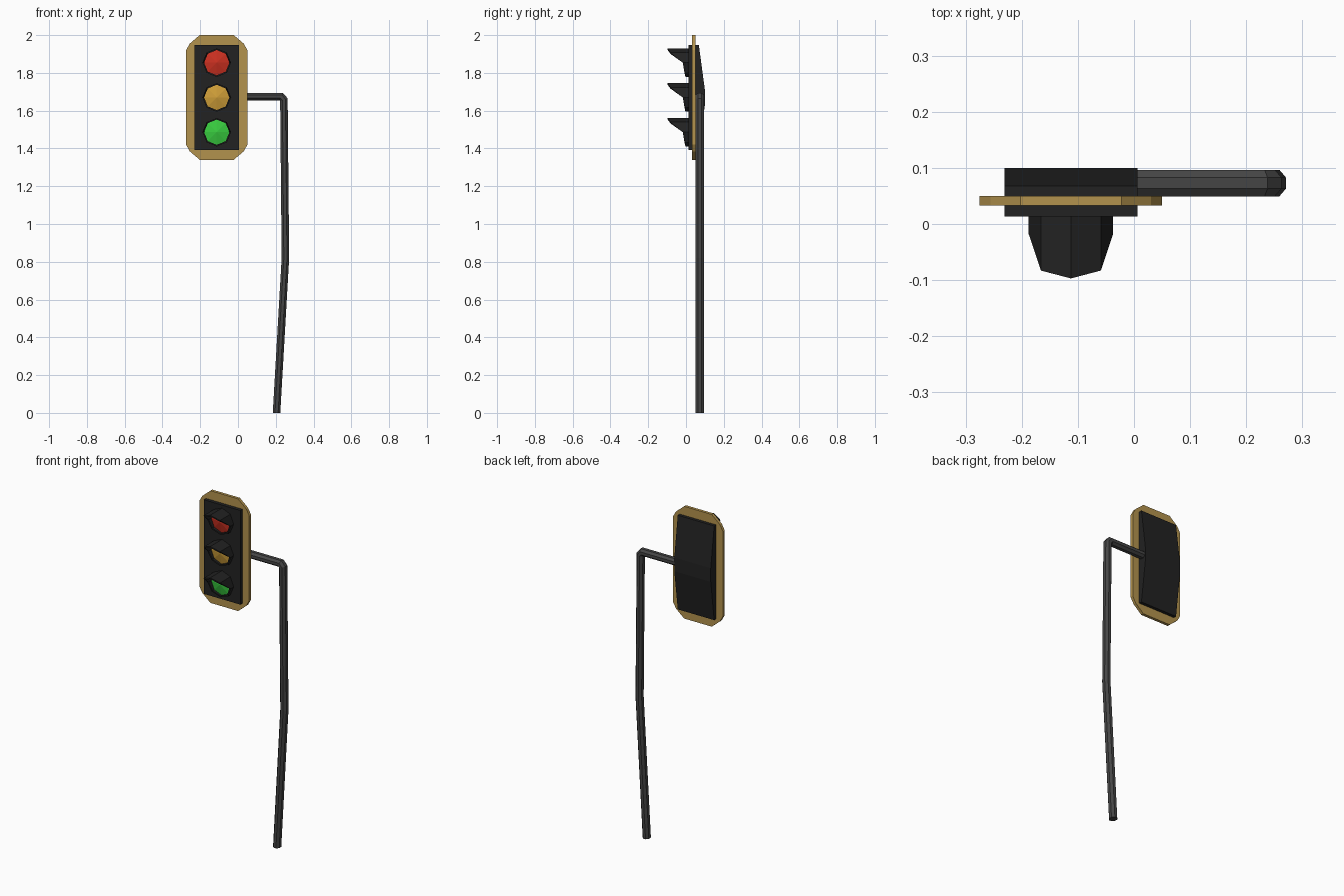
import bpy, bmesh, math
from mathutils import Vector

if "Cube" in bpy.data.objects:
    bpy.data.objects.remove(bpy.data.objects["Cube"])

CX, CZ = -0.1125, 1.67          # centre of the signal head


def material(name, rgb):
    m = bpy.data.materials.new(name)
    m.diffuse_color = (*rgb, 1)
    m.use_nodes = True
    m.node_tree.nodes["Principled BSDF"].inputs["Base Color"].default_value = m.diffuse_color
    return m


DARK = material("housing_black", (0.016, 0.016, 0.016))
GREY = material("pole_grey", (0.06, 0.06, 0.06))
GOLD = material("plate_gold", (0.45, 0.29, 0.075))


def make(name, verts, faces, mat):
    me = bpy.data.meshes.new(name)
    me.from_pydata([tuple(v) for v in verts], [], faces)
    bm = bmesh.new()
    bm.from_mesh(me)
    bmesh.ops.recalc_face_normals(bm, faces=bm.faces)
    bm.to_mesh(me)
    bm.free()
    me.materials.append(mat)
    ob = bpy.data.objects.new(name, me)
    bpy.context.collection.objects.link(ob)
    return ob


def loft(name, rings, mat, closed=False):
    """Skin a list of equal rings; cap the ends, or join last to first."""
    n, k = len(rings[0]), len(rings)
    faces = []
    for r in range(k if closed else k - 1):
        a, b = r * n, (r + 1) % k * n
        faces += [(a + i, a + (i + 1) % n, b + (i + 1) % n, b + i) for i in range(n)]
    if not closed:
        faces += [tuple(range(n)), tuple(range((k - 1) * n, k * n))]
    return make(name, [v for r in rings for v in r], faces, mat)


# Backplate: rounded rectangle, one quarter mirrored
quarter = [(0.1625, 0.25), (0.143, 0.285), (0.09, 0.33)]
right = quarter + [(-x, z) for x, z in reversed(quarter)]
outline = right + [(-x, -z) for x, z in right]
loft("backplate", [[(CX + x, y, CZ + z) for x, z in outline] for y in (0.033, 0.05)], GOLD)

# Housing: side profile with a bowed back, extruded in x
profile = [(0.013, -0.277), (0.068, -0.277), (0.1, -0.04),
           (0.1, 0.04), (0.068, 0.277), (0.013, 0.277)]
loft("housing", [[(CX + s * 0.1185, y, CZ + z) for y, z in profile] for s in (-1, 1)], DARK)


# Pole and arm: octagon swept along a bent path with mitred corners
path = [Vector(p) for p in ((0.204, 0), (0.251, 0.82), (0.243, 1.658),
                            (0.229, 1.674), (-0.03, 1.674))]
rings = []
for i, p in enumerate(path):
    d_in = (p - path[i - 1]).normalized() if i else Vector((0, 1))
    d_out = (path[i + 1] - p).normalized() if i < len(path) - 1 else d_in
    t = (d_in + d_out).normalized()
    side = Vector((t.y, -t.x)) / max(t.dot(d_out), 0.5)
    ring = []
    for j in range(8):
        a = math.radians(22.5 + 45 * j)
        q = p + side * (0.0215 * math.cos(a))
        ring.append((q.x, 0.073 + 0.0255 * math.sin(a), q.y))
    rings.append(ring)
loft("pole_and_arm", rings, GREY)


# Lights: octagonal faceted lens inside a cut-back hood
def octagon(r, z, depths):
    return [(CX + r * math.sin(j * math.pi / 4), depths[j],
             z + r * math.cos(j * math.pi / 4)) for j in range(8)]


hood_front = [-0.097, -0.083, -0.017, -0.008, -0.003]
hood_front += hood_front[3:0:-1]            # mirror left and right
back = [0.02] * 8
lights = (("red", 0.184, (0.6, 0.03, 0.015)), ("amber", 0, (0.62, 0.34, 0.04)),
          ("green", -0.184, (0.04, 0.6, 0.05)))
for name, dz, rgb in lights:
    z = CZ + dz
    loft(name + "_hood", [octagon(0.0755, z, back), octagon(0.0755, z, hood_front),
                          octagon(0.067, z, hood_front), octagon(0.067, z, back)],
         DARK, closed=True)
    verts = octagon(0.067, z, [0.008] * 8) + [(CX, -0.008, z)]
    make(name + "_lens", verts, [(j, (j + 1) % 8, 8) for j in range(8)],
         material(name + "_light", rgb))
